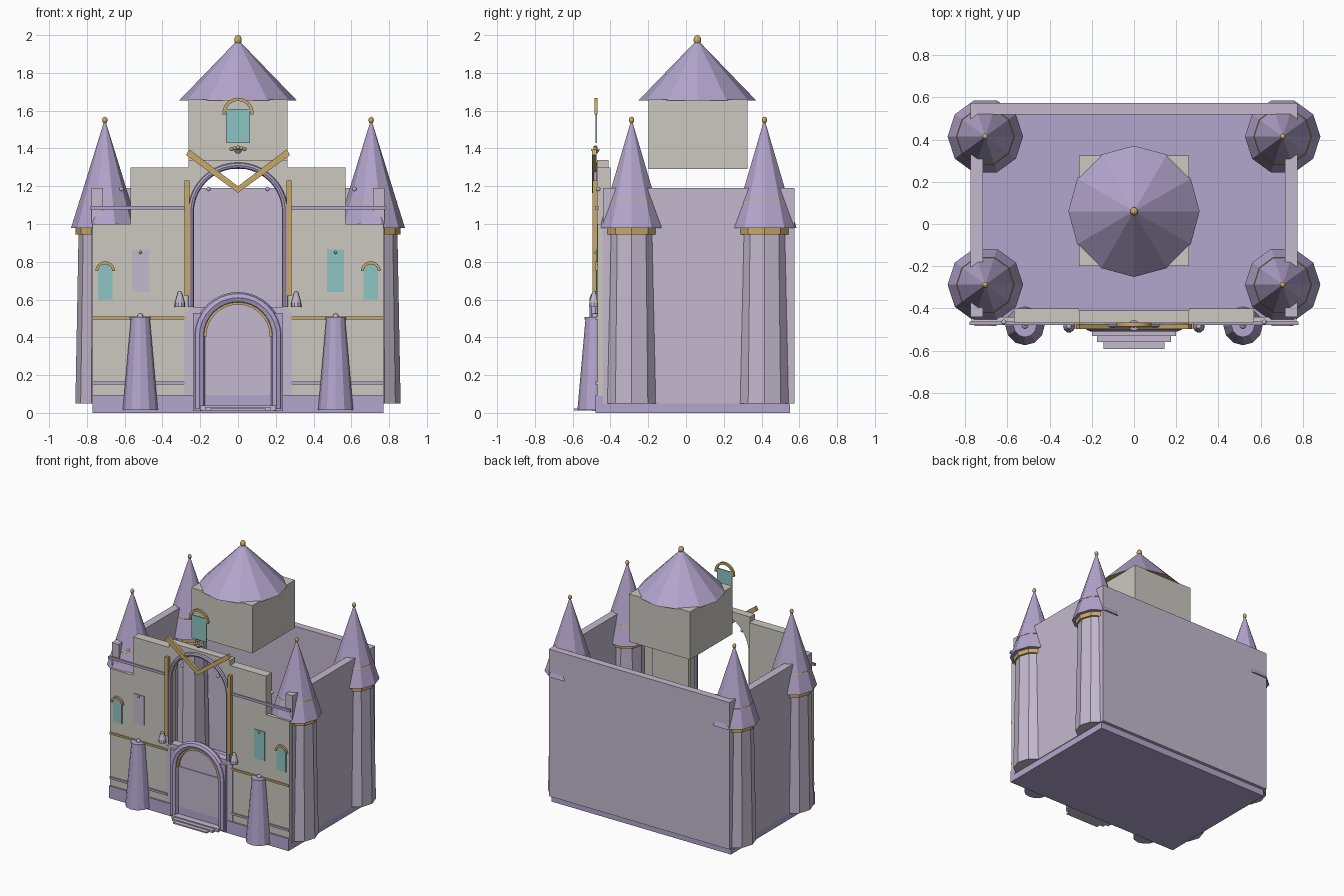
import bpy, bmesh
from math import pi, cos, sin
from mathutils import Matrix, Vector

cube = bpy.data.objects.get("Cube")
if cube:
    bpy.data.objects.remove(cube)


def material(name, color):
    m = bpy.data.materials.new(name)
    m.use_nodes = True
    rgba = (*color, 1)
    m.diffuse_color = rgba
    m.node_tree.nodes["Principled BSDF"].inputs["Base Color"].default_value = rgba
    return m


STONE = material("warm stone", (0.60, 0.58, 0.52))
LILAC = material("pale lilac", (0.55, 0.49, 0.62))
PURPLE = material("purple", (0.45, 0.38, 0.61))
GOLD = material("gold", (0.58, 0.40, 0.14))
TEAL = material("teal glass", (0.27, 0.56, 0.54))


def finish(bm, name, mat, smooth=False):
    bmesh.ops.recalc_face_normals(bm, faces=bm.faces)
    me = bpy.data.meshes.new(name)
    bm.to_mesh(me)
    bm.free()
    me.materials.append(mat)
    if smooth:
        for p in me.polygons:
            p.use_smooth = True
    ob = bpy.data.objects.new(name, me)
    bpy.context.collection.objects.link(ob)
    return ob


def box(name, mat, x, y, z):
    """Box from (min, max) ranges."""
    bm = bmesh.new()
    size = [r[1] - r[0] for r in (x, y, z)]
    mid = [(r[0] + r[1]) / 2 for r in (x, y, z)]
    bmesh.ops.create_cube(bm, size=1, matrix=Matrix.Translation(mid) @ Matrix.Diagonal((*size, 1)))
    return finish(bm, name, mat)


def lathe(name, mat, x, y, profile, sides):
    """Stacked rings of (radius, height), capped at both ends."""
    bm = bmesh.new()
    rings = [[bm.verts.new((x + r * cos(2 * pi * i / sides), y + r * sin(2 * pi * i / sides), z))
              for i in range(sides)] for r, z in profile]
    for a, b in zip(rings, rings[1:]):
        for i in range(sides):
            j = (i + 1) % sides
            bm.faces.new((a[i], a[j], b[j], b[i]))
    bm.faces.new(rings[0])
    bm.faces.new(rings[-1])
    return finish(bm, name, mat)


def ball(name, mat, x, y, z, r, stretch=1):
    bm = bmesh.new()
    bmesh.ops.create_uvsphere(bm, u_segments=12, v_segments=8, radius=r,
                              matrix=Matrix.Translation((x, y, z)) @ Matrix.Diagonal((1, 1, stretch, 1)))
    return finish(bm, name, mat, True)


def plate(name, mat, outline, y0, y1):
    """Front-facing outline of (x, z), extruded from y0 back to y1."""
    bm = bmesh.new()
    face = bm.faces.new([bm.verts.new((x, y0, z)) for x, z in outline])
    ext = bmesh.ops.extrude_face_region(bm, geom=[face])["geom"]
    bmesh.ops.translate(bm, vec=(0, y1 - y0, 0), verts=[v for v in ext if isinstance(v, bmesh.types.BMVert)])
    return finish(bm, name, mat)


def arc(x, z, r, n=16):
    return [(x + r * cos(pi * i / n), z + r * sin(pi * i / n)) for i in range(n + 1)]


def arch_band(name, mat, x, z, inner, outer, y0, y1, drop=0.0):
    """Flat arch with short straight legs."""
    out = [(x + outer, z - drop)] + arc(x, z, outer) + [(x - outer, z - drop)]
    inn = [(x + inner, z - drop)] + arc(x, z, inner) + [(x - inner, z - drop)]
    return plate(name, mat, out + inn[::-1], y0, y1)


def tube(name, mat, points, r):
    """Round moulding swept along a path in the facade plane."""
    bm = bmesh.new()
    rings = []
    for k, p in enumerate(points):
        t = (Vector(points[min(k + 1, len(points) - 1)]) - Vector(points[max(k - 1, 0)])).normalized()
        side = t.cross(Vector((0, 1, 0)))
        rings.append([bm.verts.new(Vector(p) + side * r * cos(pi * i / 4) + Vector((0, r * sin(pi * i / 4), 0)))
                      for i in range(8)])
    for a, b in zip(rings, rings[1:]):
        for i in range(8):
            j = (i + 1) % 8
            bm.faces.new((a[i], a[j], b[j], b[i]))
    bm.faces.new(rings[0])
    bm.faces.new(rings[-1])
    return finish(bm, name, mat)


# Base and enclosing walls
box("base_slab", PURPLE, (-0.77, 0.77), (-0.48, 0.55), (0, 0.05))
box("front_plinth", PURPLE, (-0.77, 0.77), (-0.48, -0.44), (0.01, 0.095))
box("back_wall", LILAC, (-0.775, 0.775), (0.52, 0.575), (0.05, 1.19))

# Central keep room with its roof
box("keep_room", STONE, (-0.262, 0.262), (-0.198, 0.325), (1.29, 1.66))
roof = lathe("keep_roof", PURPLE, 0, 0.06, [(0.311, 1.655), (0.006, 1.97)], 12)
roof.data.materials.append(GOLD)
for p in roof.data.polygons:
    if p.normal.z < -0.9:
        p.material_index = 1
ball("keep_finial", GOLD, 0, 0.06, 1.974, 0.02, 1.3)

# Parts mirrored left and right
for s, side in ((1, "left"), (-1, "right")):
    def span(a, b):
        return tuple(sorted((s * a, s * b)))

    box(side + "_side_wall", LILAC, span(0.715, 0.775), (-0.44, 0.53), (0.05, 1.19))

    # Corner towers
    for y, end in ((-0.288, "front"), (0.415, "back")):
        n = f"{side}_{end}_tower_"
        lathe(n + "shaft", LILAC, s * 0.715, y, [(0.146, 0.05), (0.129, 0.96)], 10)
        lathe(n + "band", GOLD, s * 0.713, y, [(0.146, 0.945), (0.146, 0.98)], 10)
        lathe(n + "roof", PURPLE, s * 0.705, y, [(0.179, 0.98), (0.135, 1.12), (0.005, 1.54)], 10)
        lathe(n + "roof_ring", GOLD, s * 0.705, y, [(0.139, 1.116), (0.136, 1.122)], 10)
        ball(n + "finial", GOLD, s * 0.705, y, 1.55, 0.014, 1.3)

    # Stepped facade panels
    box(side + "_outer_panel", STONE, span(0.57, 0.77), (-0.468, -0.44), (0.09, 1.0))
    box(side + "_lower_panel", STONE, span(0.26, 0.57), (-0.468, -0.40), (0.09, 0.6))
    box(side + "_upper_panel", STONE, span(0.26, 0.57), (-0.47, -0.40), (0.6, 1.30))

    # Horizontal and vertical mouldings
    box(side + "_top_rail", PURPLE, span(0.265, 0.78), (-0.478, -0.462), (1.077, 1.096))
    box(side + "_gold_rail", GOLD, span(0.275, 0.77), (-0.478, -0.462), (0.495, 0.51))
    box(side + "_low_rail", PURPLE, span(0.275, 0.77), (-0.478, -0.462), (0.15, 0.166))
    box(side + "_gold_post", GOLD, span(0.256, 0.282), (-0.495, -0.468), (0.62, 1.23))
    plate(side + "_gable_bar", GOLD,
          [(0, 1.165), (s * 0.275, 1.365), (s * 0.258, 1.395), (0, 1.2)], -0.497, -0.475)

    # Tapered front buttress turret
    lathe(side + "_buttress", PURPLE, s * 0.517, -0.482, [(0.093, 0.015), (0.05, 0.5)], 12)
    lathe(side + "_buttress_cap", PURPLE, s * 0.517, -0.482, [(0.055, 0.495), (0.055, 0.507)], 12)
    ball(side + "_buttress_knob", LILAC, s * 0.517, -0.482, 0.512, 0.015)

    # Lantern beside the gate
    lathe(side + "_lantern", LILAC, s * 0.308, -0.487,
          [(0.028, 0.56), (0.026, 0.585), (0.017, 0.615), (0.013, 0.63)], 10)
    ball(side + "_lantern_knob", LILAC, s * 0.308, -0.487, 0.632, 0.012)

    # Windows
    box(side + "_small_window", TEAL, span(0.665, 0.742), (-0.475, -0.467), (0.6, 0.75))
    plate(side + "_small_window_top", TEAL, arc(s * 0.7035, 0.75, 0.0385), -0.475, -0.467)
    arch_band(side + "_small_window_arch", GOLD, s * 0.7035, 0.75, 0.037, 0.052, -0.483, -0.467)
    box(side + "_tall_window", TEAL if s > 0 else LILAC, span(0.472, 0.562), (-0.477, -0.469), (0.64, 0.865))
    ball(side + "_window_stud", GOLD, s * 0.517, -0.477, 0.85, 0.008)
    for x in (0.155, 0.617):
        ball(side + "_facade_stud", LILAC, s * x, -0.465, 1.185, 0.012)

    # Gate jambs
    box(side + "_gate_jamb", PURPLE, span(0.19, 0.238), (-0.495, -0.45), (0.01, 0.53))

# Open arched centre of the facade
arch = [(0.25, 0.56)] + arc(0, 1.06, 0.25, 20) + [(-0.25, 0.56)]
plate("centre_panel", STONE,
      [(0.262, 0.56), (0.262, 1.34), (-0.262, 1.34), (-0.262, 0.56)] + arch[::-1], -0.47, -0.41)
tube("great_arch", PURPLE, [(x, -0.475, z) for x, z in arch], 0.016)

# Gate wall, door and arches
box("gate_wall", LILAC, (-0.285, 0.285), (-0.472, -0.41), (0.05, 0.535))
box("gate_wall_top", LILAC, (-0.26, 0.26), (-0.472, -0.41), (0.53, 0.56))
plate("gate_tympanum", LILAC, arc(0, 0.405, 0.2), -0.474, -0.44)
box("door", LILAC, (-0.19, 0.19), (-0.48, -0.471), (0.03, 0.405))
tube("gate_arch", PURPLE, [(x, -0.48, z) for x, z in
                           [(0.205, 0.02)] + arc(0, 0.405, 0.205) + [(-0.205, 0.02)]], 0.03)
arch_band("gate_gold_arch", GOLD, 0, 0.405, 0.168, 0.183, -0.494, -0.47)

# Entrance steps
for i, (w, front) in enumerate(((0.145, -0.592), (0.175, -0.56), (0.2, -0.53))):
    box("step", LILAC, (-w, w), (front, -0.47), (0.012, 0.022 + i * 0.008))

# Freestanding upper window with its shell ornament
box("upper_window", TEAL, (-0.063, 0.063), (-0.478, -0.471), (1.43, 1.61))
arch_band("upper_window_arch", GOLD, 0, 1.585, 0.066, 0.083, -0.485, -0.468, 0.005)
lathe("shell_base", PURPLE, 0, -0.48, [(0.01, 1.372), (0.026, 1.394)], 10)
for i in range(-2, 3):
    ball("shell_petal", GOLD, i * 0.017, -0.48, 1.405 - abs(i) * 0.004, 0.011)
